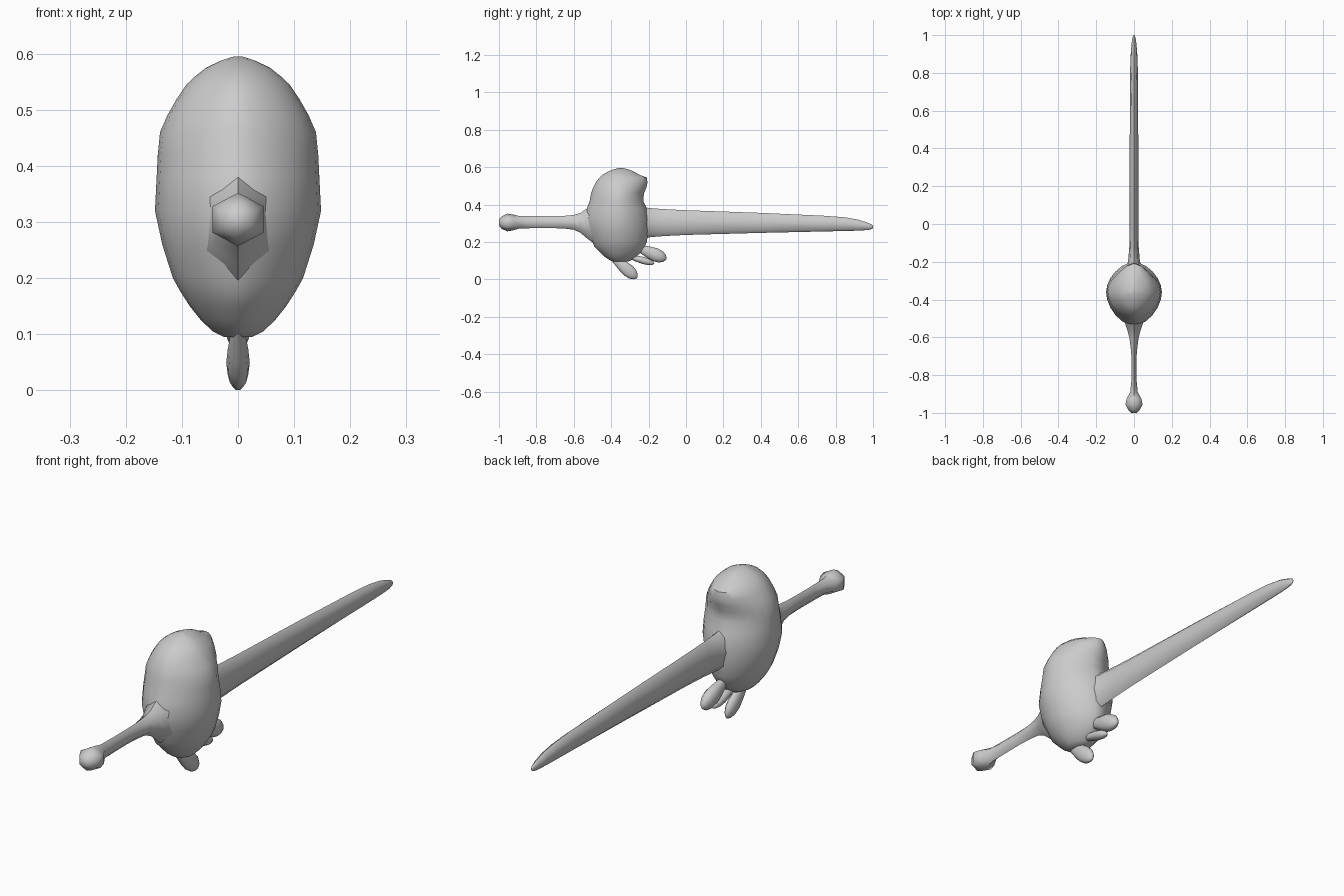
import bpy, bmesh, math
from mathutils import Vector, Matrix

cube = bpy.data.objects.get("Cube")
if cube:
    bpy.data.objects.remove(cube, do_unlink=True)

grey = bpy.data.materials.new("plain grey")
grey.use_nodes = True
grey.diffuse_color = (0.6, 0.6, 0.6, 1)
grey.node_tree.nodes["Principled BSDF"].inputs["Base Color"].default_value = (0.6, 0.6, 0.6, 1)


def loft(name, rings, sharp=50):
    """Skin a list of equally long point rings and cap both ends."""
    bm = bmesh.new()
    loops = [[bm.verts.new(p) for p in ring] for ring in rings]
    n = len(loops[0])
    for a, b in zip(loops, loops[1:]):
        for i in range(n):
            j = (i + 1) % n
            bm.faces.new((a[i], a[j], b[j], b[i]))
    bm.faces.new(loops[0])
    bm.faces.new(loops[-1])
    bmesh.ops.recalc_face_normals(bm, faces=bm.faces)
    mesh = bpy.data.meshes.new(name)
    bm.to_mesh(mesh)
    bm.free()
    mesh.materials.append(grey)
    obj = bpy.data.objects.new(name, mesh)
    bpy.context.collection.objects.link(obj)
    bpy.ops.object.select_all(action="DESELECT")
    obj.select_set(True)
    bpy.context.view_layer.objects.active = obj
    bpy.ops.object.shade_smooth_by_angle(angle=math.radians(sharp))
    return obj


def spow(v, e):
    return math.copysign(abs(v) ** e, v)


def teardrop(z, w, front, back, n=24):
    """Horizontal section of the shell, pinched at front and back."""
    mid = min(max(-0.36, front + 0.03), back - 0.03)
    pts = []
    for i in range(n):
        a = 2 * math.pi * i / n
        c = spow(math.cos(a), 1.1)
        y = mid + c * ((back - mid) if c > 0 else (mid - front))
        pts.append((w * spow(math.sin(a), 1.2), y, z))
    return pts


def bar_ring(y, hx, z0, z1, n):
    """Upright section of a bar running along y."""
    zc, hz = (z0 + z1) / 2, (z1 - z0) / 2
    k = 1 / math.cos(math.pi / n)
    return [(hx * k * math.sin(2 * math.pi * i / n), y,
             zc + hz * math.cos(2 * math.pi * i / n)) for i in range(n)]


# Shell body: height, half width, front y, back y
body = [(0.095, 0.025, -0.39, -0.31), (0.105, 0.045, -0.41, -0.29),
        (0.125, 0.066, -0.44, -0.26), (0.15, 0.086, -0.465, -0.235),
        (0.175, 0.102, -0.49, -0.22), (0.20, 0.116, -0.50, -0.21),
        (0.26, 0.135, -0.53, -0.20), (0.32, 0.148, -0.54, -0.20),
        (0.38, 0.145, -0.53, -0.21), (0.42, 0.143, -0.515, -0.228),
        (0.46, 0.139, -0.508, -0.225), (0.49, 0.126, -0.497, -0.212),
        (0.52, 0.109, -0.482, -0.206), (0.545, 0.092, -0.462, -0.21),
        (0.56, 0.076, -0.445, -0.25), (0.575, 0.057, -0.42, -0.275),
        (0.588, 0.03, -0.39, -0.305), (0.595, 0.008, -0.36, -0.335)]
loft("shell_body", [teardrop(*r) for r in body])

# Front handle with hexagonal knob, flaring into the body
handle = [(-1.0, 0.014, 0.29, 0.32), (-0.985, 0.03, 0.27, 0.337),
          (-0.955, 0.045, 0.257, 0.352), (-0.925, 0.039, 0.262, 0.347),
          (-0.89, 0.02, 0.273, 0.339), (-0.82, 0.013, 0.274, 0.338),
          (-0.72, 0.012, 0.275, 0.338), (-0.65, 0.018, 0.272, 0.34),
          (-0.60, 0.025, 0.266, 0.345), (-0.565, 0.034, 0.25, 0.355),
          (-0.53, 0.046, 0.22, 0.38), (-0.49, 0.06, 0.19, 0.41)]
loft("front_handle", [bar_ring(*r, 6) for r in handle], 60)

# Long tapering blade behind the body
blade = [(-0.26, 0.055, 0.21, 0.40), (-0.20, 0.029, 0.225, 0.382),
         (-0.12, 0.023, 0.232, 0.376), (0.0, 0.021, 0.238, 0.37),
         (0.4, 0.021, 0.249, 0.356), (0.75, 0.020, 0.257, 0.34),
         (0.85, 0.018, 0.259, 0.332), (0.92, 0.015, 0.261, 0.32),
         (0.97, 0.010, 0.264, 0.304), (0.995, 0.005, 0.27, 0.292),
         (1.0, 0.002, 0.276, 0.286)]
loft("rear_blade", [bar_ring(*r, 8) for r in blade], 60)


def lobe(name, start, end, hx, thick):
    """Rounded petal from start to end, both given as (y, z)."""
    s, e = Vector((0, *start)), Vector((0, *end))
    axis = (e - s).normalized()
    up = Vector((1, 0, 0)).cross(axis)
    rings = []
    for t, r in [(0, 0.45), (0.2, 0.62), (0.45, 0.88), (0.65, 1), (0.82, 0.88), (0.94, 0.55), (1, 0.12)]:
        c = s.lerp(e, t)
        rings.append([c + Vector((hx * r * math.cos(k * math.pi / 5), 0, 0))
                      + up * thick * r * math.sin(k * math.pi / 5) for k in range(10)])
    loft(name, rings, 70)


# Two petal lobes under the body
lobe("front_lobe", (-0.40, 0.125), (-0.262, 0.008), 0.021, 0.036)
lobe("rear_lobe", (-0.27, 0.175), (-0.105, 0.108), 0.027, 0.038)
# Short root joining the rear lobe to the underside
lobe("lobe_root", (-0.33, 0.13), (-0.17, 0.085), 0.022, 0.02)
